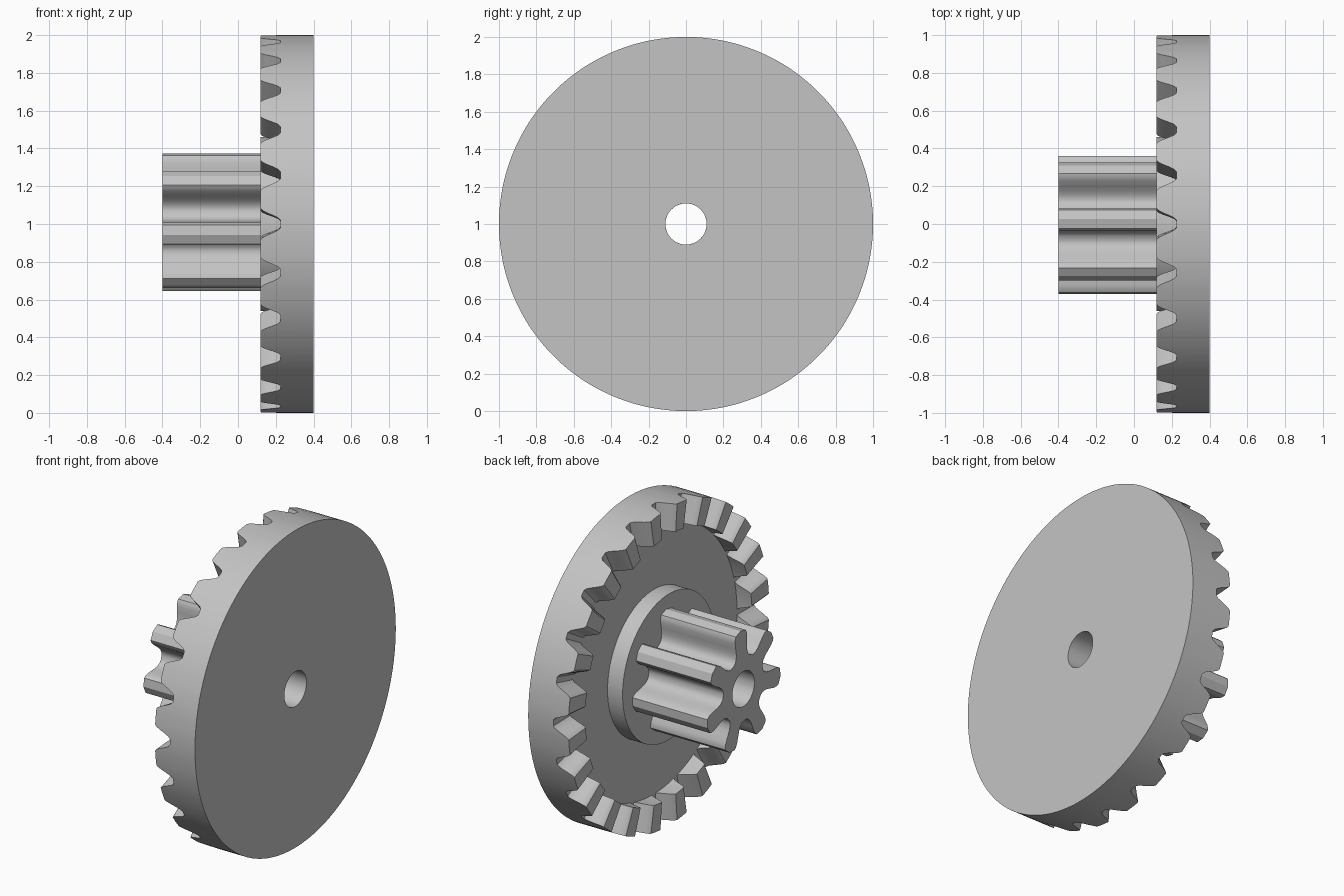
import bpy, bmesh
from math import sin, cos, pi, radians, atan2, hypot

cube = bpy.data.objects.get("Cube")
if cube:
    bpy.data.objects.remove(cube)

GREY = (0.55, 0.55, 0.55, 1)
grey = bpy.data.materials.new("light_grey")
grey.diffuse_color = GREY
grey.use_nodes = True
grey.node_tree.nodes["Principled BSDF"].inputs["Base Color"].default_value = GREY

AXLE_Z = 1.0
BORE = 0.11
COLLAR_X = 0.12   # plane of collar face and crown tooth tips
FLOOR_X = 0.225   # plane of the recessed wheel face


def sweep(name, columns, closed):
    """Join (angle, [(x, radius), ...]) columns around the x axis."""
    bm = bmesh.new()
    grid = [[bm.verts.new((x, r * cos(a), AXLE_Z + r * sin(a))) for x, r in path]
            for a, path in columns]
    steps = len(grid[0]) - (0 if closed else 1)
    for i, col in enumerate(grid):
        nxt = grid[(i + 1) % len(grid)]
        for j in range(steps):
            k = (j + 1) % len(col)
            bm.faces.new((col[j], col[k], nxt[k], nxt[j]))
    bmesh.ops.remove_doubles(bm, verts=bm.verts, dist=1e-5)
    bmesh.ops.recalc_face_normals(bm, faces=bm.faces)
    mesh = bpy.data.meshes.new(name)
    bm.to_mesh(mesh)
    bm.free()
    mesh.materials.append(grey)
    obj = bpy.data.objects.new(name, mesh)
    bpy.context.collection.objects.link(obj)
    bpy.ops.object.select_all(action='DESELECT')
    obj.select_set(True)
    bpy.context.view_layer.objects.active = obj
    bpy.ops.object.shade_smooth_by_angle(angle=radians(30))
    return obj


def around(half, count, start):
    """Mirror a half tooth of (angle, value) and repeat it around the axis."""
    tooth = [(-a, v) for a, v in reversed(half) if a > 0] + half
    return [(start + 2 * pi * n / count + a, v)
            for n in range(count) for a, v in tooth]


# Crown wheel: disc, face teeth at the rim, recessed face, collar and bore
half_crown = [(0.0, COLLAR_X), (0.048, COLLAR_X), (0.058, 0.128), (0.070, 0.150),
              (0.085, 0.185), (0.098, 0.212), (0.112, FLOOR_X)]
wheel = []
for a, x in around(half_crown, 24, pi / 24):
    wheel.append((a, [(0.40, 1.0), (x, 1.0), (x, 0.83), (FLOOR_X, 0.83),
                      (FLOOR_X, 0.46), (COLLAR_X, 0.46),
                      (COLLAR_X, BORE), (0.40, BORE)]))
sweep("crown_wheel", wheel, closed=True)

# Pinion: half tooth as (radius, sideways offset), from tip to rounded root
half_outline = [(0.375, 0.0), (0.360, 0.050), (0.345, 0.057), (0.320, 0.060),
                (0.280, 0.056), (0.245, 0.053), (0.220, 0.056),
                (0.200, 0.064), (0.188, 0.076)]
half_pinion = [(atan2(s, r), hypot(r, s)) for r, s in half_outline]
half_pinion[1] = (half_pinion[1][0], 0.364)
pinion = []
for a, r in around(half_pinion, 7, radians(86)):
    pinion.append((a, [(COLLAR_X, r), (-0.40, r), (-0.40, BORE), (COLLAR_X, BORE)]))
sweep("pinion", pinion, closed=False)
